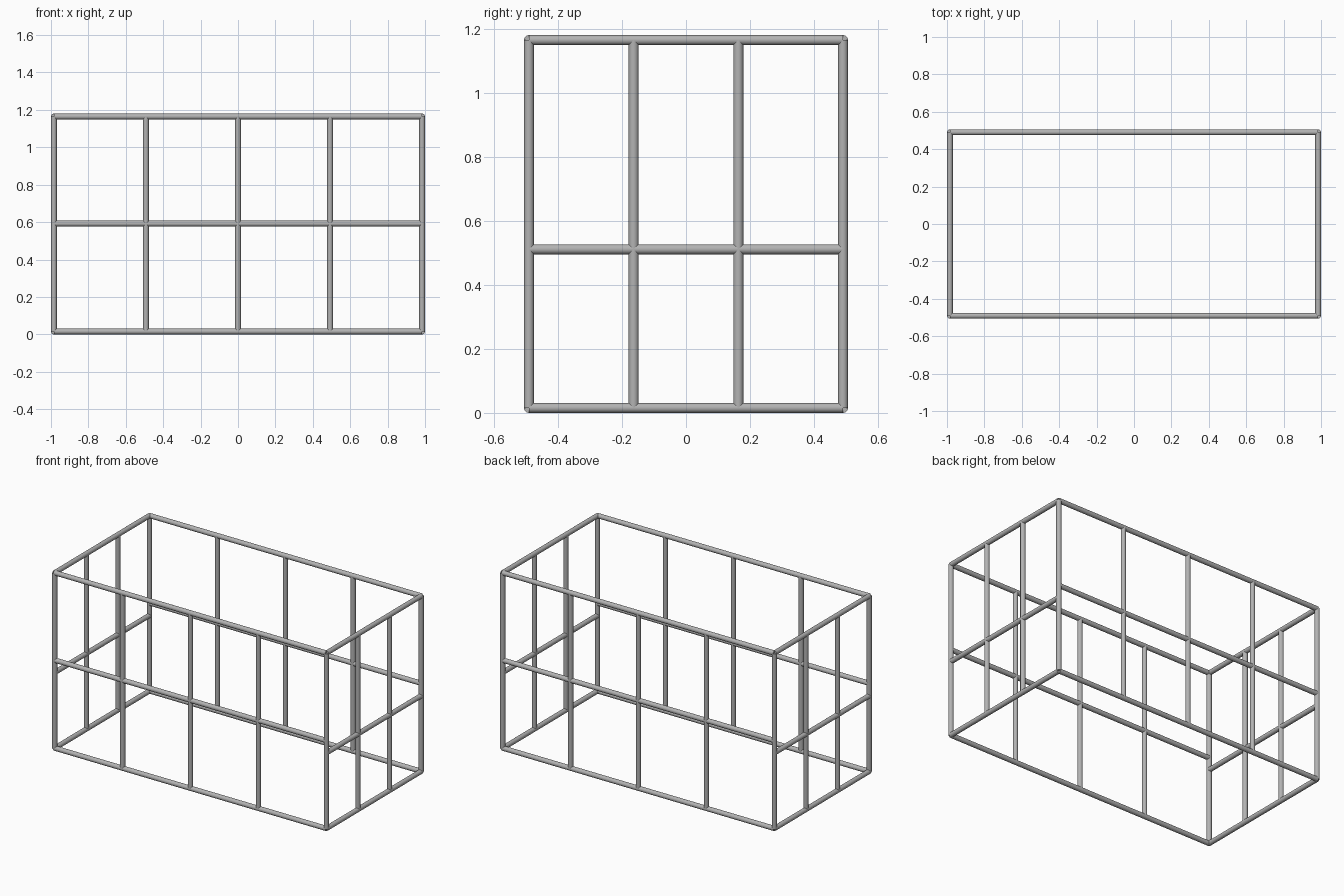
import bpy
import math
from mathutils import Vector

cube = bpy.data.objects.get("Cube")
if cube:
    bpy.data.objects.remove(cube, do_unlink=True)

RADIUS = 0.0155
X, Y = 1 - RADIUS, 0.506 - RADIUS      # tube centre lines
BOTTOM, TOP = RADIUS, 1.18 - RADIUS
LONG_RAIL, SHORT_RAIL = 0.592, 0.511   # mid rail heights

steel = bpy.data.materials.new("grey steel")
steel.use_nodes = True
GREY = (0.45, 0.45, 0.45, 1)
steel.diffuse_color = GREY
steel.node_tree.nodes["Principled BSDF"].inputs["Base Color"].default_value = GREY


def tube(name, start, end):
    """Round bar between two points."""
    start, end = Vector(start), Vector(end)
    axis = end - start
    bpy.ops.mesh.primitive_cylinder_add(
        vertices=24, radius=RADIUS, depth=axis.length, location=(start + end) / 2,
        rotation=axis.to_track_quat("Z", "Y").to_euler())
    bar = bpy.context.object
    bar.name = name
    bar.data.materials.append(steel)
    bpy.ops.object.shade_smooth_by_angle(angle=math.radians(40))


# Long walls, front and back
for side, y in (("front", -Y), ("back", Y)):
    for level, z in (("bottom", BOTTOM), ("middle", LONG_RAIL), ("top", TOP)):
        tube(f"{side}_{level}_rail", (-X, y, z), (X, y, z))
    for i in (-1, 0, 1):
        x = i * X / 2
        tube(f"{side}_upright", (x, y, BOTTOM), (x, y, TOP))

# Short walls, right and left
for side, x in (("right", -X), ("left", X)):
    for level, z in (("bottom", BOTTOM), ("middle", SHORT_RAIL), ("top", TOP)):
        tube(f"{side}_{level}_rail", (x, -Y, z), (x, Y, z))
    for y in (-Y / 3, Y / 3):
        tube(f"{side}_upright", (x, y, BOTTOM), (x, y, TOP))

# Corner posts
for x in (-X, X):
    for y in (-Y, Y):
        tube("corner_post", (x, y, BOTTOM), (x, y, TOP))
